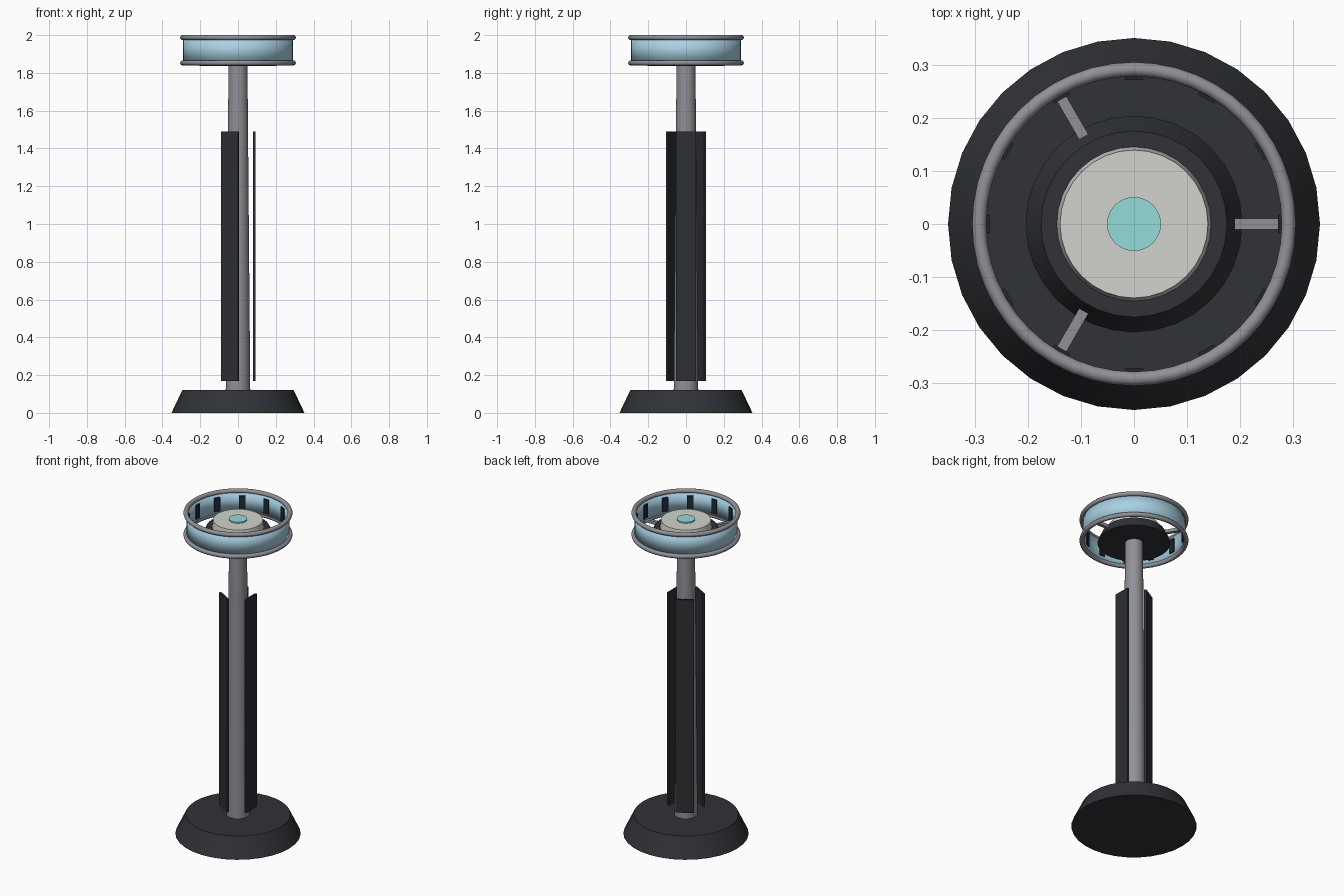
import bpy, math
from mathutils import Matrix, Vector

if "Cube" in bpy.data.objects:
    bpy.data.objects.remove(bpy.data.objects["Cube"])


def material(name, r, g, b):
    m = bpy.data.materials.new(name)
    m.diffuse_color = (r, g, b, 1)
    m.use_nodes = True
    m.node_tree.nodes["Principled BSDF"].inputs["Base Color"].default_value = m.diffuse_color
    return m


DARK = material("dark_metal", 0.03, 0.032, 0.037)
PANEL = material("panel_dark", 0.025, 0.028, 0.033)
STEEL = material("steel", 0.28, 0.28, 0.31)
GLASS = material("pale_blue", 0.40, 0.64, 0.78)
NAVY = material("navy", 0.012, 0.022, 0.04)
CREAM = material("cream", 0.65, 0.65, 0.61)
TEAL = material("teal", 0.30, 0.72, 0.70)


def finish(name, mat):
    o = bpy.context.object
    o.name = name
    o.data.materials.append(mat)
    return o


def frustum(name, r1, r2, z1, z2, mat, n=32):
    bpy.ops.mesh.primitive_cone_add(vertices=n, radius1=r1, radius2=r2,
                                    depth=z2 - z1, location=(0, 0, (z1 + z2) / 2))
    bpy.ops.object.shade_smooth_by_angle(angle=math.radians(35))
    return finish(name, mat)


def radial_box(name, radius, angle, z, size, mat):
    """Box with size (radial, tangential, vertical) placed around the z axis."""
    bpy.ops.mesh.primitive_cube_add(size=1)
    o = finish(name, mat)
    o.data.transform(Matrix.Diagonal((*size, 1)))
    o.location = Vector((radius * math.cos(angle), radius * math.sin(angle), z))
    o.rotation_euler.z = angle
    return o


# base and tapered pole
frustum("base", 0.352, 0.295, 0, 0.12, DARK)
frustum("pole", 0.065, 0.05, 0.11, 1.85, STEEL)

# three long panels around the pole and three spokes holding the ring
for i in range(3):
    a = i * math.tau / 3
    radial_box(f"side_panel_{i}", 0.086, a, 0.83, (0.013, 0.104, 1.32), PANEL)
    radial_box(f"ring_spoke_{i}", 0.235, a, 1.87, (0.09, 0.02, 0.02), STEEL)

# central head
frustum("head_housing", 0.205, 0.176, 1.836, 1.90, DARK)
frustum("head_cap", 0.146, 0.14, 1.90, 1.945, CREAM)
frustum("head_light", 0.051, 0.051, 1.94, 1.952, TEAL)

# outer band: open tube with wall thickness
bpy.ops.mesh.primitive_cylinder_add(vertices=48, radius=0.29, depth=0.138,
                                    end_fill_type='NOTHING', location=(0, 0, 1.921))
band = finish("ring_band", GLASS)
wall = band.modifiers.new("wall", 'SOLIDIFY')
wall.thickness = 0.008
wall.offset = -1
bpy.ops.object.shade_smooth_by_angle(angle=math.radians(35))

# rounded rims
for name, z in (("lower_rim", 1.853), ("upper_rim", 1.987)):
    bpy.ops.mesh.primitive_torus_add(major_radius=0.293, minor_radius=0.0135,
                                     major_segments=48, minor_segments=12,
                                     location=(0, 0, z))
    bpy.ops.object.shade_smooth()
    finish(name, STEEL)

# dark inserts on the inside of the band
for i in range(12):
    radial_box(f"ring_insert_{i}", 0.279, i * math.tau / 12, 1.921,
               (0.012, 0.035, 0.085), NAVY)
